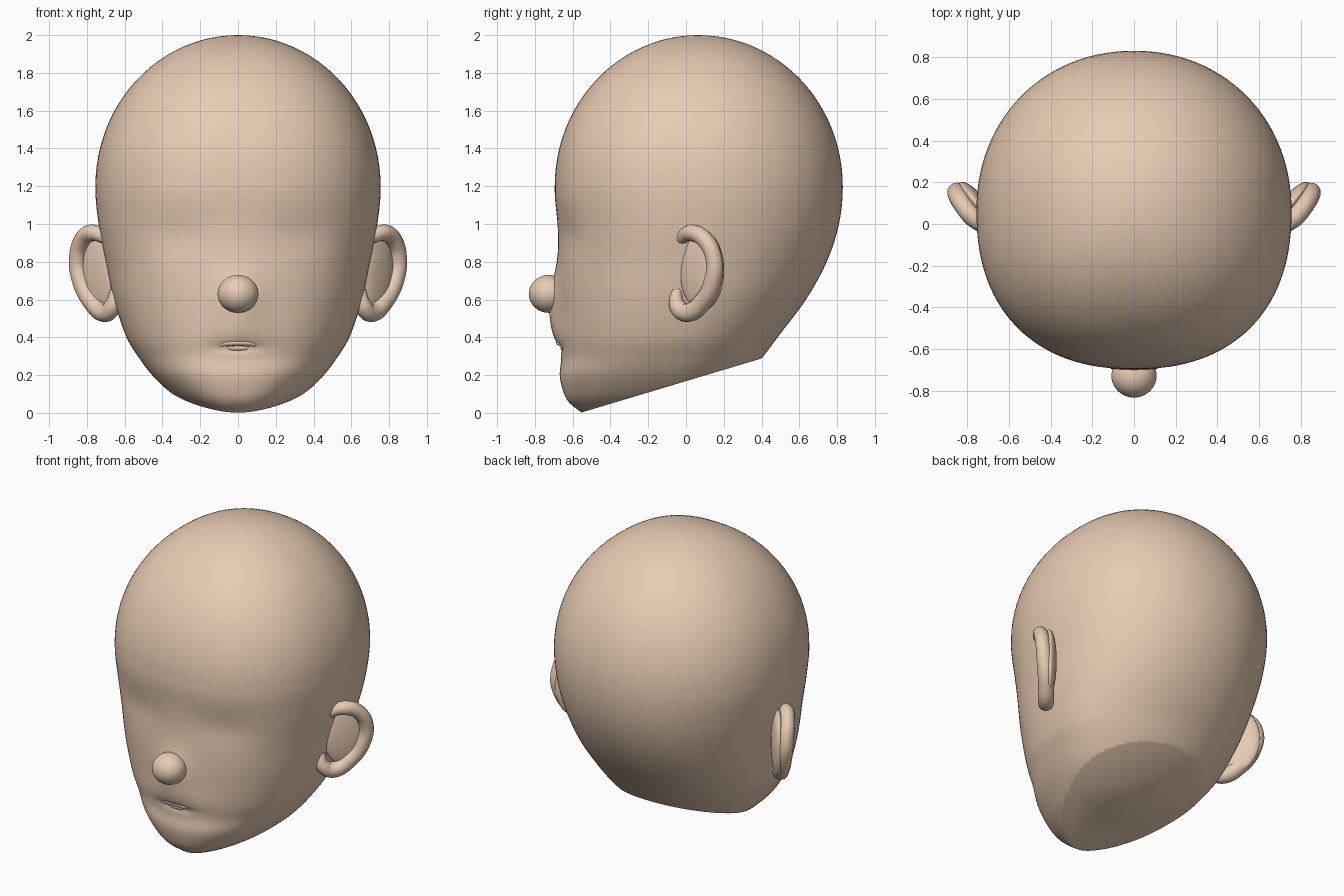
import bpy, bmesh, math
from math import sin, cos, pi, exp
from mathutils import Vector

if "Cube" in bpy.data.objects:
    bpy.data.objects.remove(bpy.data.objects["Cube"])


def smooth(obj, angle=50):
    bpy.ops.object.select_all(action='DESELECT')
    obj.select_set(True)
    bpy.context.view_layer.objects.active = obj
    bpy.ops.object.shade_smooth_by_angle(angle=math.radians(angle))


skin = bpy.data.materials.new("skin")
skin.diffuse_color = (0.80, 0.60, 0.45, 1)
skin.use_nodes = True
skin.node_tree.nodes["Principled BSDF"].inputs["Base Color"].default_value = skin.diffuse_color

# Head profile below the cranium: z, front y, back y, half width, widest y
PROFILE = [
    (-0.05, -0.49, 0.12, 0.12, -0.14), (0.0, -0.55, 0.16, 0.18, -0.13),
    (0.05, -0.615, 0.20, 0.275, -0.12), (0.1, -0.645, 0.24, 0.35, -0.11),
    (0.2, -0.668, 0.32, 0.455, -0.08), (0.3, -0.655, 0.41, 0.53, -0.05),
    (0.4, -0.662, 0.485, 0.59, -0.02), (0.6, -0.672, 0.635, 0.657, 0.02),
    (0.8, -0.675, 0.745, 0.70, 0.05), (1.0, -0.682, 0.81, 0.738, 0.06),
    (1.2, -0.695, 0.83, 0.755, 0.065), (1.4, -0.67, 0.812, 0.73, 0.065)]


def profile(z):
    """Catmull-Rom style interpolation of the profile rows."""
    i = max(1, min(len(PROFILE) - 3, sum(p[0] <= z for p in PROFILE) - 1))
    a, b, c, d = PROFILE[i - 1:i + 3]
    h = c[0] - b[0]
    t = (z - b[0]) / h
    out = []
    for k in range(1, 5):
        m0 = (c[k] - a[k]) / (c[0] - a[0]) * h
        m1 = (d[k] - b[k]) / (d[0] - b[0]) * h
        out.append((2*t**3 - 3*t*t + 1) * b[k] + (t**3 - 2*t*t + t) * m0
                   + (3*t*t - 2*t**3) * c[k] + (t**3 - t*t) * m1)
    return out


def bump(x, z, cx, cz, sx, sz):
    return exp(-((x - cx) / sx) ** 2 - ((z - cz) / sz) ** 2)


def spow(v, e):
    return math.copysign(abs(v) ** e, v)


# Head: stacked rings with sculpted face, trimmed by the sloping neck cut
SEG = 112
levels = [-0.04 + 1.24 * i / 80 for i in range(81)]
levels += [1.2 + 0.8 * sin(pi / 2 * i / 24) for i in range(1, 24)]
bm = bmesh.new()
rings = []
for z in levels:
    if z <= 1.2:
        yf, yb, w, yc = profile(z)
    else:
        s = math.sqrt(1 - ((z - 1.2) / 0.8) ** 2)
        yc, w = 0.065, 0.755 * s
        yf, yb = yc - 0.76 * s, yc + 0.765 * s
    ring = []
    for i in range(SEG):
        a = 2 * pi * i / SEG
        front = sin(a) < 0
        e = 2 / (2.3 if front else 2.08)
        x = w * spow(cos(a), e)
        y = yc + (yc - yf if front else yb - yc) * spow(sin(a), e)
        if front:
            y -= 0.055 * bump(x, z, 0, 0.58, 0.13, 0.17)
            y -= 0.02 * bump(x, z, 0, 0.42, 0.20, 0.09)
            for sx in (-0.32, 0.32):
                y += 0.018 * bump(x, z, sx, 0.93, 0.2, 0.12)
            y += 0.02 * bump(x, z, 0, 0.345, 0.11, 0.022)
        ring.append(bm.verts.new((x, y, z)))
    rings.append(ring)
for lo, hi in zip(rings, rings[1:]):
    for i in range(SEG):
        j = (i + 1) % SEG
        bm.faces.new((lo[i], lo[j], hi[j], hi[i]))
top = bm.verts.new((0, 0.065, 2.0))
for i in range(SEG):
    bm.faces.new((rings[-1][i], rings[-1][(i + 1) % SEG], top))
cut = bmesh.ops.bisect_plane(
    bm, geom=bm.verts[:] + bm.edges[:] + bm.faces[:], plane_co=(0, -0.55, 0.003),
    plane_no=Vector((0, -0.3, 1)), clear_inner=True)
bmesh.ops.holes_fill(bm, edges=[e for e in bm.edges if e.is_boundary], sides=0)
bmesh.ops.recalc_face_normals(bm, faces=bm.faces[:])
mesh = bpy.data.meshes.new("head")
bm.to_mesh(mesh)
bm.free()
head = bpy.data.objects.new("head", mesh)
bpy.context.collection.objects.link(head)
mesh.materials.append(skin)
smooth(head)


def ellipsoid(name, loc, radii, rot_z=0, rot_x=0):
    bpy.ops.mesh.primitive_uv_sphere_add(segments=40, ring_count=24, location=loc,
                                         rotation=(rot_x, 0, rot_z))
    o = bpy.context.object
    o.name = name
    o.scale = radii
    o.data.materials.append(skin)
    smooth(o)
    return o


def tube(name, pts, r):
    """Smooth tapered tube; each point is x, y, z, thickness factor."""
    cu = bpy.data.curves.new(name, 'CURVE')
    cu.dimensions = '3D'
    cu.bevel_depth, cu.bevel_resolution, cu.resolution_u = r, 5, 10
    cu.use_fill_caps = True
    sp = cu.splines.new('BEZIER')
    sp.bezier_points.add(len(pts) - 1)
    for p, q in zip(sp.bezier_points, pts):
        p.co, p.radius = q[:3], q[3]
        p.handle_left_type = p.handle_right_type = 'AUTO'
    cu.materials.append(skin)
    o = bpy.data.objects.new(name, cu)
    bpy.context.collection.objects.link(o)
    return o


# Nose and lips
ellipsoid("nose", (0, -0.728, 0.63), (0.108, 0.104, 0.1))
tube("upper_lip", [(-0.11, -0.65, 0.352, 0.3), (-0.06, -0.668, 0.368, 1),
                   (0, -0.672, 0.372, 1.1), (0.06, -0.668, 0.368, 1),
                   (0.11, -0.65, 0.352, 0.3)], 0.014)
ellipsoid("lower_lip", (0, -0.645, 0.345), (0.075, 0.02, 0.018))

# Ears: rolled rim around a thin shell, on both sides
RIM = [(0.69, -0.03, 0.92, 0.7), (0.77, 0.03, 0.953, 1), (0.825, 0.10, 0.915, 1),
       (0.85, 0.148, 0.815, 1), (0.832, 0.142, 0.70, 1.05), (0.775, 0.09, 0.59, 1.1),
       (0.70, 0.0, 0.53, 1.1), (0.665, -0.045, 0.565, 1), (0.65, -0.05, 0.65, 0.6)]
for side, s in (("left", 1), ("right", -1)):
    tube(side + "_ear_rim", [(s * x, y, z, t) for x, y, z, t in RIM], 0.045)
    ellipsoid(side + "_ear_shell", (s * 0.745, 0.085, 0.755), (0.145, 0.045, 0.215),
              rot_z=s * math.radians(52))
